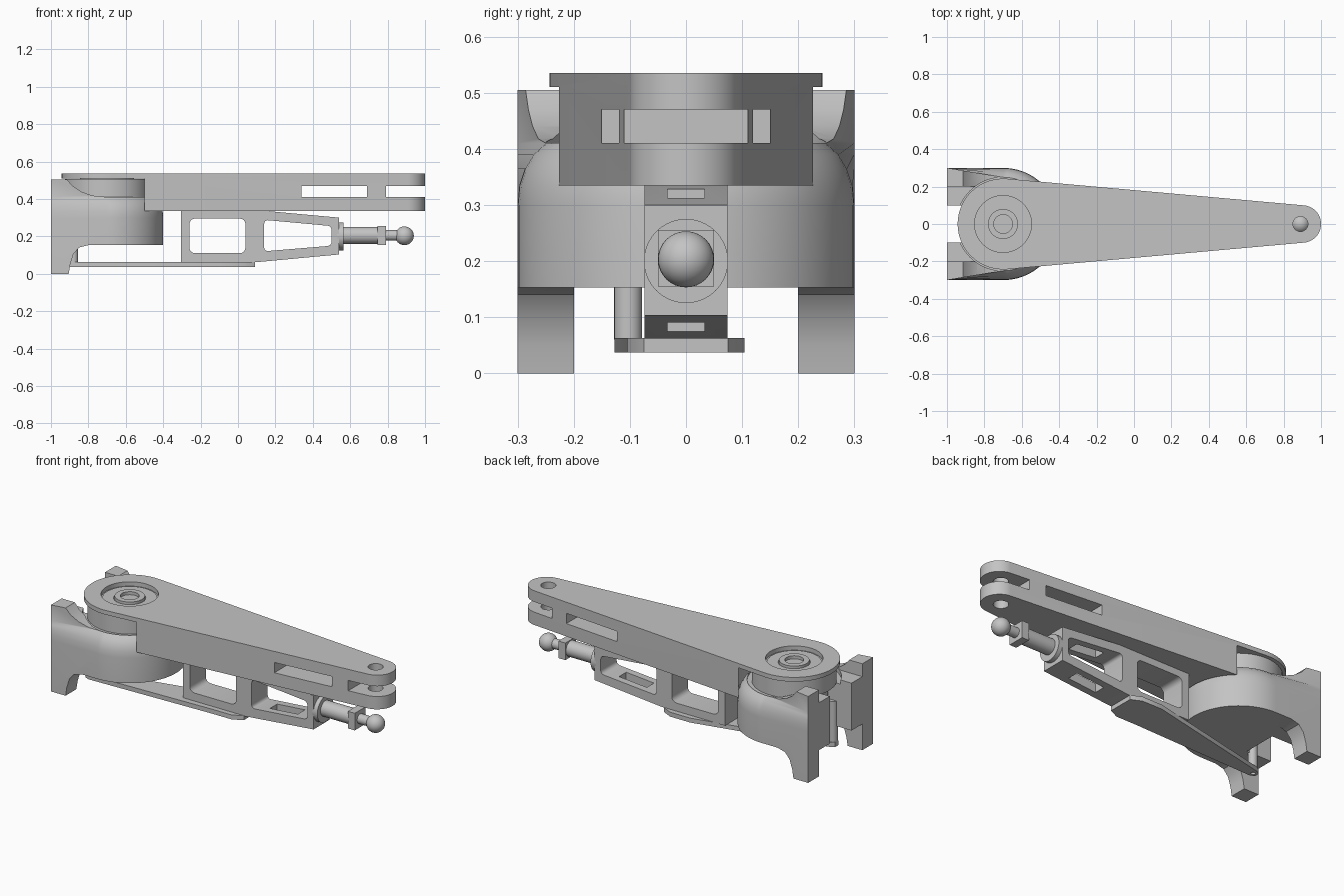
import bpy, bmesh, math
from mathutils import Matrix, Vector

old = bpy.data.objects.get("Cube")
if old:
    bpy.data.objects.remove(old, do_unlink=True)

grey = bpy.data.materials.new("machined_grey")
grey.use_nodes = True
COLOUR = (0.55, 0.55, 0.55, 1)
grey.diffuse_color = COLOUR
grey.node_tree.nodes["Principled BSDF"].inputs["Base Color"].default_value = COLOUR
PIVOT = -0.7


def finish(name, bm):
    bmesh.ops.recalc_face_normals(bm, faces=bm.faces)
    mesh = bpy.data.meshes.new(name)
    bm.to_mesh(mesh)
    bm.free()
    mesh.materials.append(grey)
    ob = bpy.data.objects.new(name, mesh)
    bpy.context.collection.objects.link(ob)
    return ob


def prism(name, pts, lo, hi, axis="z", corner=0):
    """Extrude a 2D outline: (x, y) along z, or (x, z) along y."""
    place = (lambda a, b, h: (a, b, h)) if axis == "z" else (lambda a, b, h: (a, h, b))
    bm = bmesh.new()
    rings = [[bm.verts.new(place(a, b, h)) for a, b in pts] for h in (lo, hi)]
    for ring in rings:
        bm.faces.new(ring)
    n = len(pts)
    for i in range(n):
        j = (i + 1) % n
        bm.faces.new((rings[0][i], rings[0][j], rings[1][j], rings[1][i]))
    if corner:
        bm.edges.ensure_lookup_table()
        along = [e for e in bm.edges if (e.verts[0] in rings[0]) != (e.verts[1] in rings[0])]
        bmesh.ops.bevel(bm, geom=along, offset=corner, segments=4, profile=0.5, affect="EDGES")
    return finish(name, bm)


def box(name, x, y, z, corner=0):
    pts = [(x[0], z[0]), (x[1], z[0]), (x[1], z[1]), (x[0], z[1])]
    return prism(name, pts, y[0], y[1], "y", corner)


def cylinder(name, r, lo, hi, x=PIVOT, y=0, segs=64):
    bm = bmesh.new()
    at = Matrix.Translation((x, y, (lo + hi) / 2))
    bmesh.ops.create_cone(bm, cap_ends=True, segments=segs, radius1=r, radius2=r,
                          depth=hi - lo, matrix=at)
    return finish(name, bm)


def rod(name, r, x0, x1, z):
    bm = bmesh.new()
    at = Matrix.Translation(((x0 + x1) / 2, 0, z)) @ Matrix.Rotation(math.pi / 2, 4, "Y")
    bmesh.ops.create_cone(bm, cap_ends=True, segments=40, radius1=r, radius2=r,
                          depth=x1 - x0, matrix=at)
    return finish(name, bm)


def combine(ob, other, mode="DIFFERENCE"):
    other.hide_render = True
    mod = ob.modifiers.new("combine", "BOOLEAN")
    mod.operation, mod.solver, mod.object = mode, "EXACT", other
    bpy.context.view_layer.objects.active = ob
    bpy.ops.object.modifier_apply(modifier=mod.name)
    bpy.data.objects.remove(other, do_unlink=True)


def capsule(x0, y0, r0, x1, y1, r1, n=32):
    """Outline of two circles joined by their shared tangents."""
    a, b = Vector((x0, y0)), Vector((x1, y1))
    axis = math.atan2(*(b - a).yx)
    t = math.acos((r0 - r1) / (b - a).length)
    pts = []
    for c, r, start, sweep in ((b, r1, -t, 2 * t), (a, r0, t, 2 * math.pi - 2 * t)):
        for i in range(n + 1):
            w = axis + start + sweep * i / n
            pts.append((c.x + r * math.cos(w), c.y + r * math.sin(w)))
    return pts


# Upper arm: tapered link with a relieved pivot end and forked tip
arm = prism("upper_arm", capsule(PIVOT, 0, 0.243, 0.9, 0, 0.1), 0.335, 0.535)
combine(arm, cylinder("relief", 0.303, 0.3, 0.51))
combine(arm, box("tip_slot", (0.79, 1.1), (-0.3, 0.3), (0.41, 0.47)))
combine(arm, box("side_window", (0.34, 0.69), (-0.3, 0.3), (0.41, 0.47)))
combine(arm, cylinder("tip_hole", 0.04, 0.3, 0.6, 0.89))
combine(arm, cylinder("bearing_recess", 0.152, 0.505, 0.6))

# Pivot hub and bearing rings
cylinder("pivot_hub", 0.225, 0.405, 0.507)
cylinder("pivot_column", 0.18, 0.2, 0.41)
for label, outer, inner, top in (("outer_bearing_ring", 0.145, 0.085, 0.512),
                                 ("inner_bearing_ring", 0.08, 0.05, 0.525)):
    ring = cylinder(label, outer, 0.49, top)
    combine(ring, cylinder("bore", inner, 0.4, 0.6))

# Shoulder base: rounded front shell blending into straight rear walls
bm = bmesh.new()
layers = [(0, 0.3), (0.3, 0.3), (0.335, 0.297), (0.365, 0.287), (0.39, 0.272), (0.41, 0.25), (0.52, 0.25)]
rings = []
for z, r in layers:
    outline = [(-1, -0.3)]
    outline += [(PIVOT + r * math.cos(w), r * math.sin(w))
                for w in (math.pi * (i / 40 - 0.5) for i in range(41))]
    outline += [(-1, 0.3)]
    rings.append([bm.verts.new((x, y, z)) for x, y in outline])
for low, high in zip(rings, rings[1:]):
    for i in range(len(low)):
        j = (i + 1) % len(low)
        bm.faces.new((low[i], low[j], high[j], high[i]))
bm.faces.new(rings[0])
bm.faces.new(rings[-1])
base = finish("shoulder_base", bm)
side = [(-1.1, 0), (-0.905, 0), (-0.897, 0.05), (-0.88, 0.105), (-0.85, 0.14), (-0.8, 0.153),
        (-0.3, 0.153), (-0.3, 0.41), (-0.7, 0.41), (-0.78, 0.418), (-0.84, 0.44),
        (-0.885, 0.47), (-0.915, 0.505), (-1.1, 0.505)]
combine(base, prism("side_shape", side, -0.4, 0.4, "y"), "INTERSECT")
combine(base, box("leg_gap", (-1.1, -0.72), (-0.2, 0.2), (-0.1, 0.153)))
combine(base, box("horn_gap", (-1.1, -0.72), (-0.2, 0.2), (0.43, 0.6)))
combine(base, box("rear_notch", (-1.1, -0.84), (-0.1, 0.1), (-0.1, 0.6)))
combine(base, cylinder("hub_clearance", 0.25, 0.405, 0.6))

# Hanging actuator frame with two side windows and small slots
frame = prism("actuator_frame", [(-0.305, 0.062), (0.1, 0.062), (0.54, 0.103), (0.54, 0.3),
                                 (0.16, 0.335), (-0.305, 0.335)], -0.074, 0.074, "y")
combine(frame, box("rear_window", (-0.26, 0.04), (-0.2, 0.2), (0.11, 0.295), 0.03))
combine(frame, prism("front_window", [(0.14, 0.12), (0.5, 0.15), (0.5, 0.255), (0.14, 0.288)],
                     -0.2, 0.2, "y", 0.02))
combine(frame, box("vertical_slot", (0.23, 0.41), (-0.033, 0.033), (0, 0.334)))

# Actuator rod and ball joint
rod("rod_collar", 0.075, 0.53, 0.565, 0.2)
rod("rod_sleeve", 0.045, 0.56, 0.76, 0.205)
box("rod_clamp", (0.745, 0.79), (-0.05, 0.05), (0.155, 0.255))
rod("rod_tip", 0.028, 0.78, 0.87, 0.205)
bm = bmesh.new()
bmesh.ops.create_uvsphere(bm, u_segments=32, v_segments=16, radius=0.05,
                          matrix=Matrix.Translation((0.89, 0, 0.203)))
finish("rod_ball", bm)

# Bottom plate running back to an offset post
px, py = -0.88, -0.1
plate = prism("bottom_plate", [(0.09, -0.075), (0.09, 0.075), (0.03, 0.104), (-0.1, 0.104),
                               (px, py + 0.03), (px - 0.025, py + 0.015), (px - 0.025, py - 0.015),
                               (px, py - 0.027), (-0.1, -0.104), (0.03, -0.104)], 0.037, 0.063)
combine(plate, cylinder("plate_hole", 0.012, 0, 0.05, px, py))
cylinder("plate_post", 0.025, 0.06, 0.3, px, py - 0.003, 24)

# Smooth curved faces, keep edges sharp
bpy.ops.object.select_all(action="DESELECT")
for ob in bpy.context.collection.objects:
    if ob.type == "MESH" and grey.name in ob.data.materials:
        ob.select_set(True)
        bpy.context.view_layer.objects.active = ob
bpy.ops.object.shade_smooth_by_angle(angle=math.radians(30))
